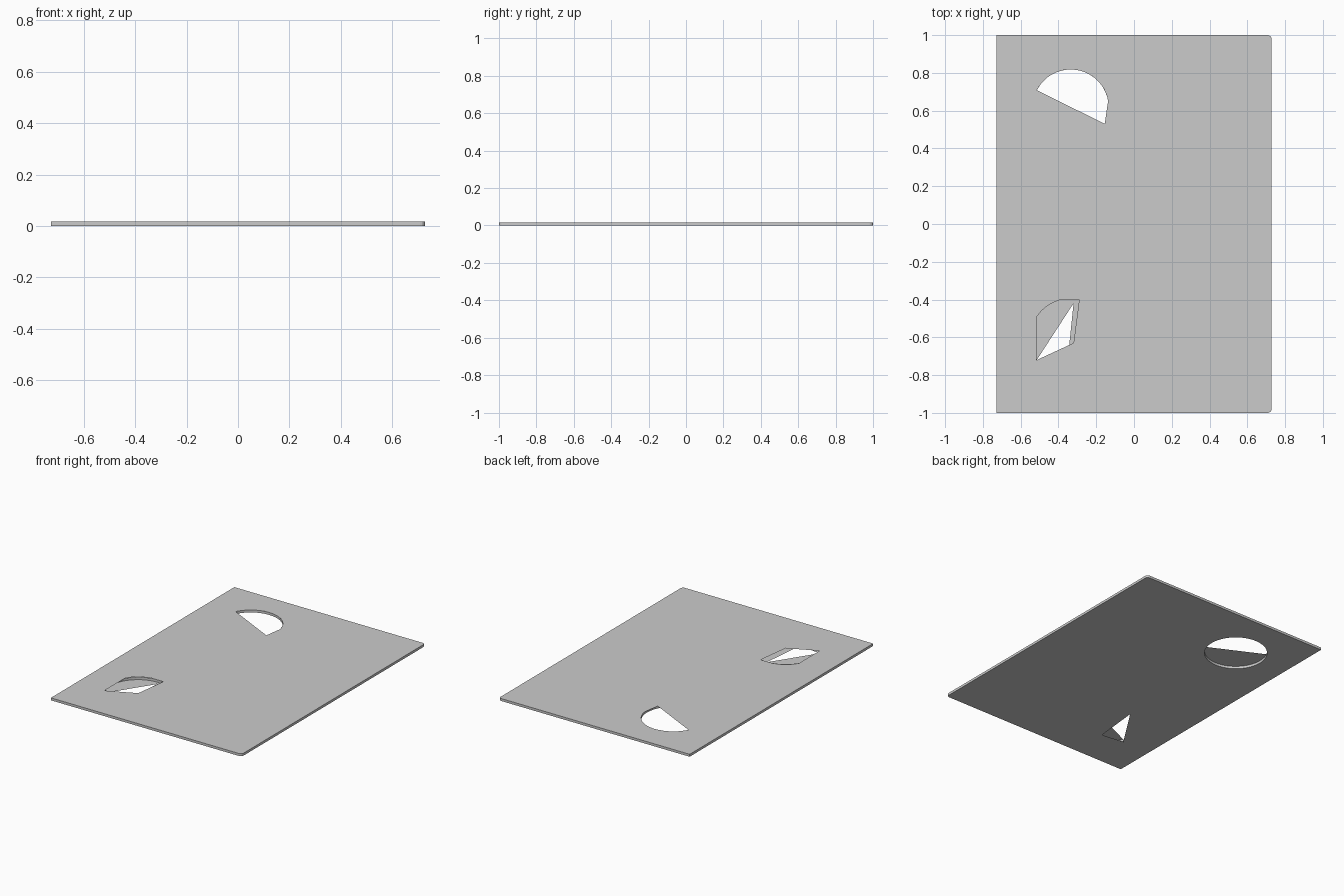
import bpy, bmesh
from math import cos, sin, radians

if "Cube" in bpy.data.objects:
    bpy.data.objects.remove(bpy.data.objects["Cube"])

T = 0.017          # plate thickness
HX, HY = 0.728, 1.0
R = 0.02           # small corner radius on the right side


def arc(cx, cy, r, a0, a1, n):
    return [(cx + r * cos(radians(a0 + (a1 - a0) * i / n)),
             cy + r * sin(radians(a0 + (a1 - a0) * i / n))) for i in range(n + 1)]


def sheet(bm, loops, z, up):
    """Flat face at height z with the later loops cut out of the first."""
    edges = []
    for pts in loops:
        vs = [bm.verts.new((x, y, z)) for x, y in pts]
        edges += [bm.edges.new((vs[i - 1], vs[i])) for i in range(len(vs))]
    made = bmesh.ops.triangle_fill(bm, edges=edges, use_beauty=True,
                                   use_dissolve=False, normal=(0, 0, 1))
    for f in made["geom"]:
        if isinstance(f, bmesh.types.BMFace):
            f.normal_update()
            if (f.normal.z > 0) != up:
                f.normal_flip()


def wall(bm, pts, inward=False):
    """Vertical wall along a counter-clockwise outline."""
    lo = [bm.verts.new((x, y, 0)) for x, y in pts]
    hi = [bm.verts.new((x, y, T)) for x, y in pts]
    for i in range(len(pts)):
        q = [lo[i - 1], lo[i], hi[i], hi[i - 1]]
        bm.faces.new(q[::-1] if inward else q)


# Outline: square corners on the left, rounded on the right
outline = ([(-HX, -HY)] + arc(HX - R, -HY + R, R, -90, 0, 4)
           + arc(HX - R, HY - R, R, 0, 90, 4) + [(-HX, HY)])

# Rear hole: full circle below, half covered by the top sheet
rear_circle = arc(-0.335, 0.617, 0.201, 0, 360, 48)[:-1]
rear_top = arc(-0.335, 0.617, 0.201, 10, 153, 22) + [(-0.155, 0.53)]

# Front hole: part-round opening above, triangular opening below
front_circle = arc(-0.337, -0.608, 0.209, 0, 360, 48)[:-1]
front_top = ([(-0.515, -0.72), (-0.32, -0.63), (-0.29, -0.4)]
             + arc(-0.36, -0.6, 0.2, 90, 100, 2)
             + arc(-0.34, -0.606, 0.209, 110, 147, 6))
front_bottom = [(-0.515, -0.72), (-0.353, -0.74), (-0.32, -0.42)]

bm = bmesh.new()
sheet(bm, [outline, rear_top, front_top], T, True)
sheet(bm, [outline, rear_circle, front_bottom], 0, False)
wall(bm, outline)
wall(bm, rear_circle, inward=True)
wall(bm, front_circle, inward=True)
bmesh.ops.remove_doubles(bm, verts=bm.verts, dist=1e-5)
# Merge coplanar triangles into clean flat faces
bmesh.ops.dissolve_limit(bm, angle_limit=radians(0.5), verts=[], edges=bm.edges)

mesh = bpy.data.meshes.new("plate")
bm.to_mesh(mesh)
bm.free()
bpy.context.collection.objects.link(bpy.data.objects.new("plate", mesh))
